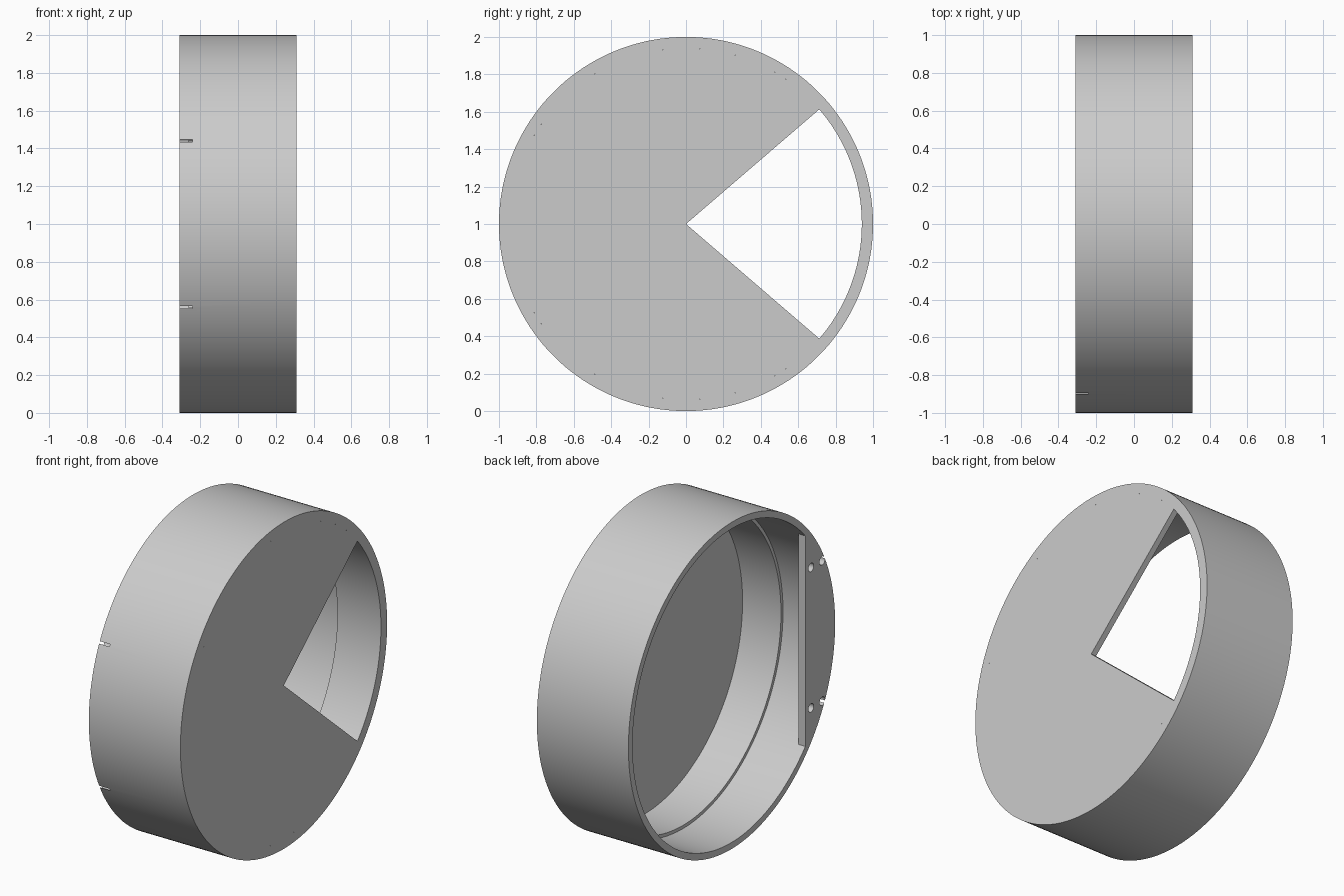
import bpy, bmesh, math
from mathutils import Matrix, Vector

cube = bpy.data.objects.get("Cube")
if cube:
    bpy.data.objects.remove(cube, do_unlink=True)

HALF, R_OUT, R_IN, R_LIP = 0.31, 1.0, 0.94, 0.96
FLOOR, LEDGE_X, PAD = 0.035, 0.015, 0.047
WEDGE = math.radians(40.7)
CENTRE = Vector((0, 0, 1))

grey = bpy.data.materials.new("plain grey")
grey.use_nodes = True
grey.diffuse_color = (0.6, 0.6, 0.6, 1)
grey.node_tree.nodes["Principled BSDF"].inputs["Base Color"].default_value = (0.6, 0.6, 0.6, 1)


def finish(name, bm):
    bmesh.ops.recalc_face_normals(bm, faces=bm.faces)
    mesh = bpy.data.meshes.new(name)
    bm.to_mesh(mesh)
    bm.free()
    mesh.materials.append(grey)
    ob = bpy.data.objects.new(name, mesh)
    bpy.context.collection.objects.link(ob)
    return ob


def arc(radius, start, end, steps):
    """Points (y, z) on an arc about the drum axis."""
    return [(radius * math.cos(a), radius * math.sin(a))
            for a in (start + (end - start) * i / steps for i in range(steps + 1))]


def slab(name, outline, x0, x1):
    """Flat plate: a (y, z) outline extruded along x."""
    bm = bmesh.new()
    face = bm.faces.new([bm.verts.new(CENTRE + Vector((x0, y, z))) for y, z in outline])
    new = bmesh.ops.extrude_face_region(bm, geom=[face])["geom"]
    bmesh.ops.translate(bm, vec=(x1 - x0, 0, 0),
                        verts=[v for v in new if isinstance(v, bmesh.types.BMVert)])
    return finish(name, bm)


# Drum wall: stepped profile revolved about the x axis
profile = [(-HALF, R_OUT), (HALF, R_OUT), (HALF, R_IN),
           (LEDGE_X, R_IN), (LEDGE_X, R_LIP), (-HALF, R_LIP)]
bm = bmesh.new()
verts = [bm.verts.new(CENTRE + Vector((x, r, 0))) for x, r in profile]
edges = [bm.edges.new((verts[i - 1], verts[i])) for i in range(len(verts))]
bmesh.ops.spin(bm, geom=verts + edges, cent=CENTRE, axis=(1, 0, 0),
               angle=math.tau, steps=180, use_merge=True)
bmesh.ops.remove_doubles(bm, verts=bm.verts, dist=1e-5)
wall = finish("drum_wall", bm)

# End disc with an open wedge toward the back
disc = slab("end_disc", [(0, 0)] + arc(R_IN, WEDGE, math.tau - WEDGE, 140),
            HALF - FLOOR, HALF)

# Mounting pad: circle segment across the open end
half_angle = math.acos(0.71 / R_LIP)
pad = slab("mounting_pad", arc(R_LIP + 0.002, math.pi - half_angle, math.pi + half_angle, 44),
           -HALF, -HALF + PAD)

# Screw holes, the outer pair just breaking through the wall
bm = bmesh.new()
for y in (-0.767, -0.875):
    for z in (-0.43, 0.43):
        place = Matrix.Translation(CENTRE + Vector((-HALF, y, z))) @ Matrix.Rotation(math.pi / 2, 4, "Y")
        bmesh.ops.create_cone(bm, cap_ends=True, segments=32, radius1=0.026,
                              radius2=0.026, depth=0.14, matrix=place)
cutter = finish("hole_cutter", bm)
cutter.hide_render = True

for ob in (wall, pad):
    mod = ob.modifiers.new("holes", "BOOLEAN")
    mod.operation, mod.solver, mod.object = "DIFFERENCE", "EXACT", cutter
    bpy.context.view_layer.objects.active = ob
    bpy.ops.object.modifier_apply(modifier=mod.name)
bpy.data.objects.remove(cutter, do_unlink=True)

# Smooth the curved sides, keep corners sharp
bpy.ops.object.select_all(action="DESELECT")
for ob in (wall, disc, pad):
    ob.select_set(True)
bpy.context.view_layer.objects.active = wall
bpy.ops.object.shade_smooth_by_angle(angle=math.radians(30))
